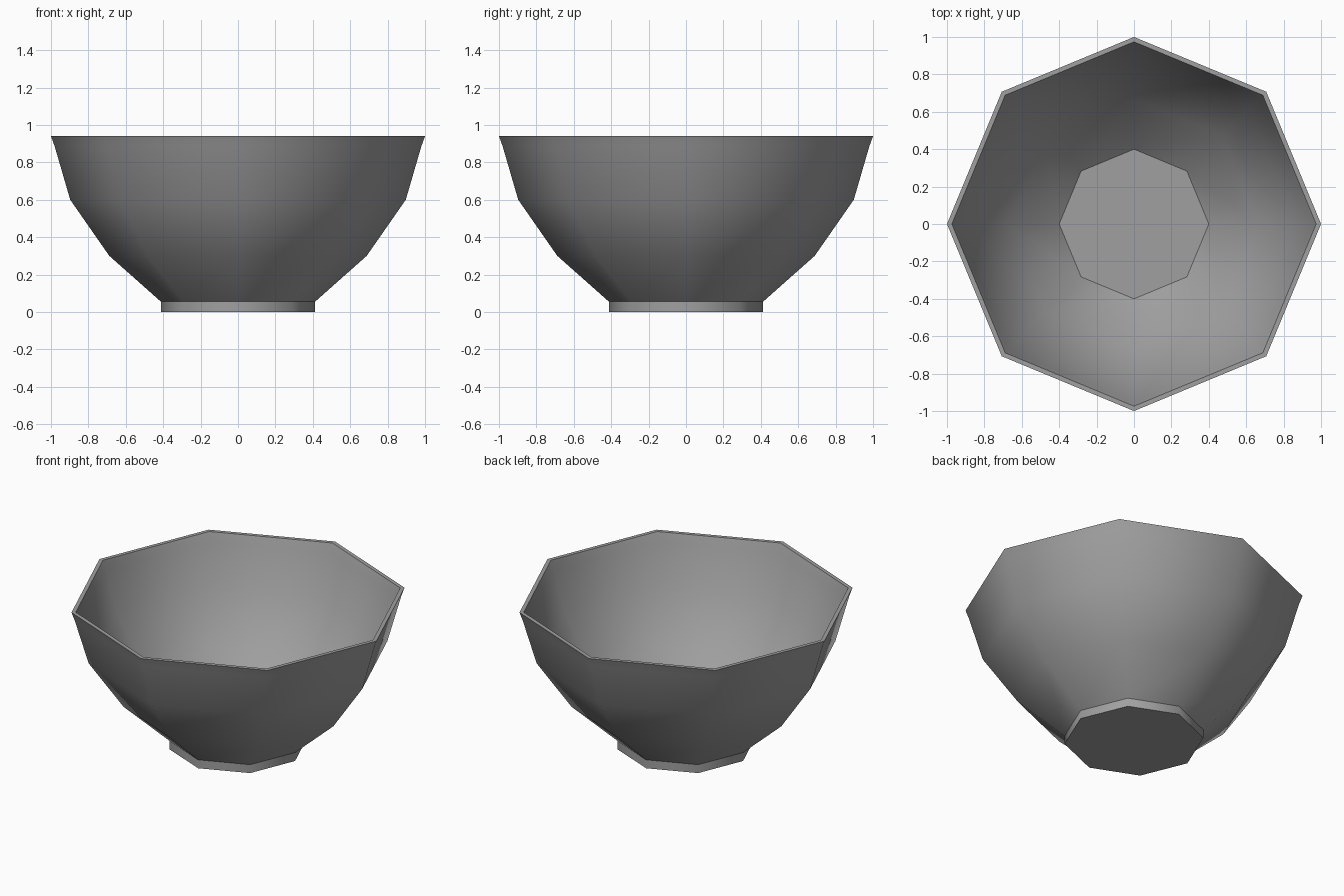
import bpy, bmesh, math

cube = bpy.data.objects.get("Cube")
if cube:
    bpy.data.objects.remove(cube, do_unlink=True)

SIDES = 8

# One plain grey material
grey = bpy.data.materials.new("bowl_grey")
grey.use_nodes = True
colour = (0.35, 0.35, 0.35, 1)
grey.diffuse_color = colour
bsdf = next(n for n in grey.node_tree.nodes if n.type == 'BSDF_PRINCIPLED')
bsdf.inputs["Base Color"].default_value = colour

# Profile as (radius, height, crisp ring?), from foot underside over the rim to the inner floor
profile = [
    (0.412, 0.0, True), (0.412, 0.055, True),                    # foot
    (0.688, 0.30, False), (0.897, 0.60, False), (0.98, 0.885, False),  # outer wall
    (1.0, 0.94, True), (0.974, 0.94, True),                      # rim
    (0.955, 0.885, False), (0.873, 0.61, False), (0.668, 0.315, False),  # inner wall
    (0.40, 0.075, True),                                         # inner floor
]

bm = bmesh.new()
rings = []
for radius, height, crisp in profile:
    angles = [2 * math.pi * i / SIDES for i in range(SIDES)]
    rings.append([bm.verts.new((radius * math.cos(a), radius * math.sin(a), height)) for a in angles])

# Walls between neighbouring rings
for low, high in zip(rings, rings[1:]):
    for i in range(SIDES):
        j = (i + 1) % SIDES
        bm.faces.new((low[i], low[j], high[j], high[i])).smooth = True

# Foot underside and inner floor
bm.faces.new(rings[0][::-1])
bm.faces.new(rings[-1])

# Crisp edges around foot, rim and floor
for ring, (radius, height, crisp) in zip(rings, profile):
    for i in range(SIDES):
        bm.edges.get((ring[i], ring[(i + 1) % SIDES])).smooth = not crisp

mesh = bpy.data.meshes.new("bowl")
bm.to_mesh(mesh)
bm.free()
mesh.materials.append(grey)
bpy.context.collection.objects.link(bpy.data.objects.new("bowl", mesh))
